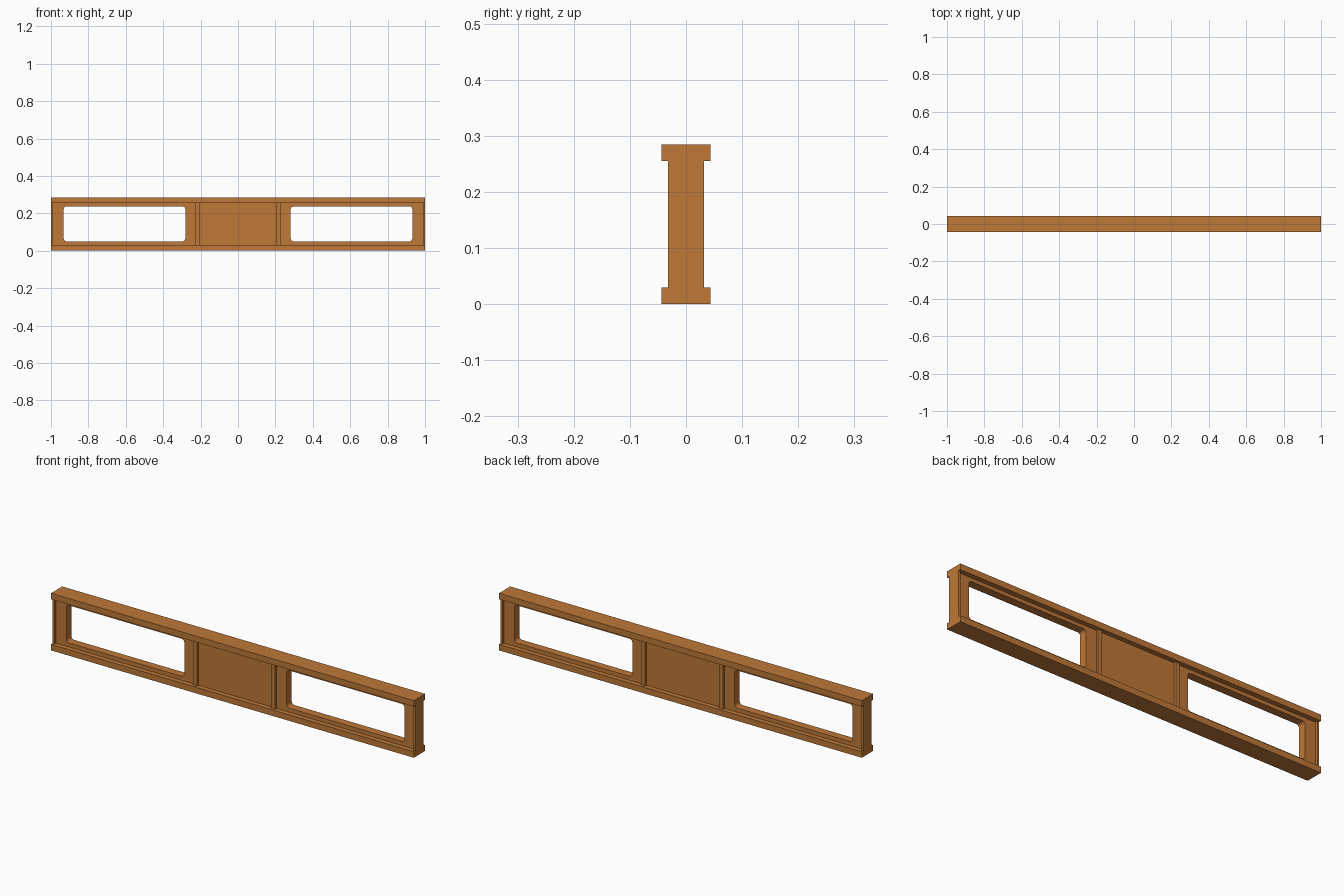
import bpy, math

if "Cube" in bpy.data.objects:
    bpy.data.objects.remove(bpy.data.objects["Cube"])

HEIGHT, FLANGE = 0.285, 0.03
mat = bpy.data.materials.new("rust_orange")
mat.diffuse_color = (0.52, 0.19, 0.04, 1)
mat.use_nodes = True
mat.node_tree.nodes["Principled BSDF"].inputs["Base Color"].default_value = mat.diffuse_color


def box(name, x0, x1, half_y, z0, z1):
    bpy.ops.mesh.primitive_cube_add(size=1, location=((x0 + x1) / 2, 0, (z0 + z1) / 2))
    ob = bpy.context.object
    ob.name = name
    ob.scale = (x1 - x0, 2 * half_y, z1 - z0)
    bpy.ops.object.transform_apply(location=True, rotation=False, scale=True)
    ob.data.materials.append(mat)
    return ob


def rounded_rect(x0, x1, z0, z1, r, steps=4):
    corners = [(x1 - r, z1 - r, 0), (x0 + r, z1 - r, 90),
               (x0 + r, z0 + r, 180), (x1 - r, z0 + r, 270)]
    pts = []
    for cx, cz, start in corners:
        for i in range(steps + 1):
            a = math.radians(start + 90 * i / steps)
            pts.append((cx + r * math.cos(a), cz + r * math.sin(a)))
    return pts


# Top and bottom flanges
box("bottom_flange", -1, 1, 0.044, 0, FLANGE)
box("top_flange", -1, 1, 0.044, HEIGHT - FLANGE, HEIGHT)

# Web plate with two rounded windows
low, high = FLANGE, HEIGHT - FLANGE
outlines = [[(-0.995, low), (0.995, low), (0.995, high), (-0.995, high)],
            rounded_rect(-0.932, -0.282, 0.05, 0.237, 0.015),
            rounded_rect(0.282, 0.932, 0.05, 0.237, 0.015)]
curve = bpy.data.curves.new("web_plate", 'CURVE')
curve.dimensions = '2D'
curve.fill_mode = 'BOTH'
curve.extrude = 0.02
for pts in outlines:
    sp = curve.splines.new('POLY')
    sp.points.add(len(pts) - 1)
    for p, (x, z) in zip(sp.points, pts):
        p.co = (x, z, 0, 1)
    sp.use_cyclic_u = True
curve.materials.append(mat)
web = bpy.data.objects.new("web_plate", curve)
web.rotation_euler = (math.radians(90), 0, 0)
bpy.context.collection.objects.link(web)
bpy.ops.object.select_all(action='DESELECT')
web.select_set(True)
bpy.context.view_layer.objects.active = web
bpy.ops.object.convert(target='MESH')
bpy.ops.object.shade_flat()

# Vertical stiffeners at the ends and beside the centre panel
for side, s in (("left", -1), ("right", 1)):
    for part, a, b in (("end_stiffener", 0.99, 1.0), ("inner_stiffener", 0.205, 0.226)):
        x0, x1 = sorted((s * a, s * b))
        box(f"{side}_{part}", x0, x1, 0.032, low, high)
